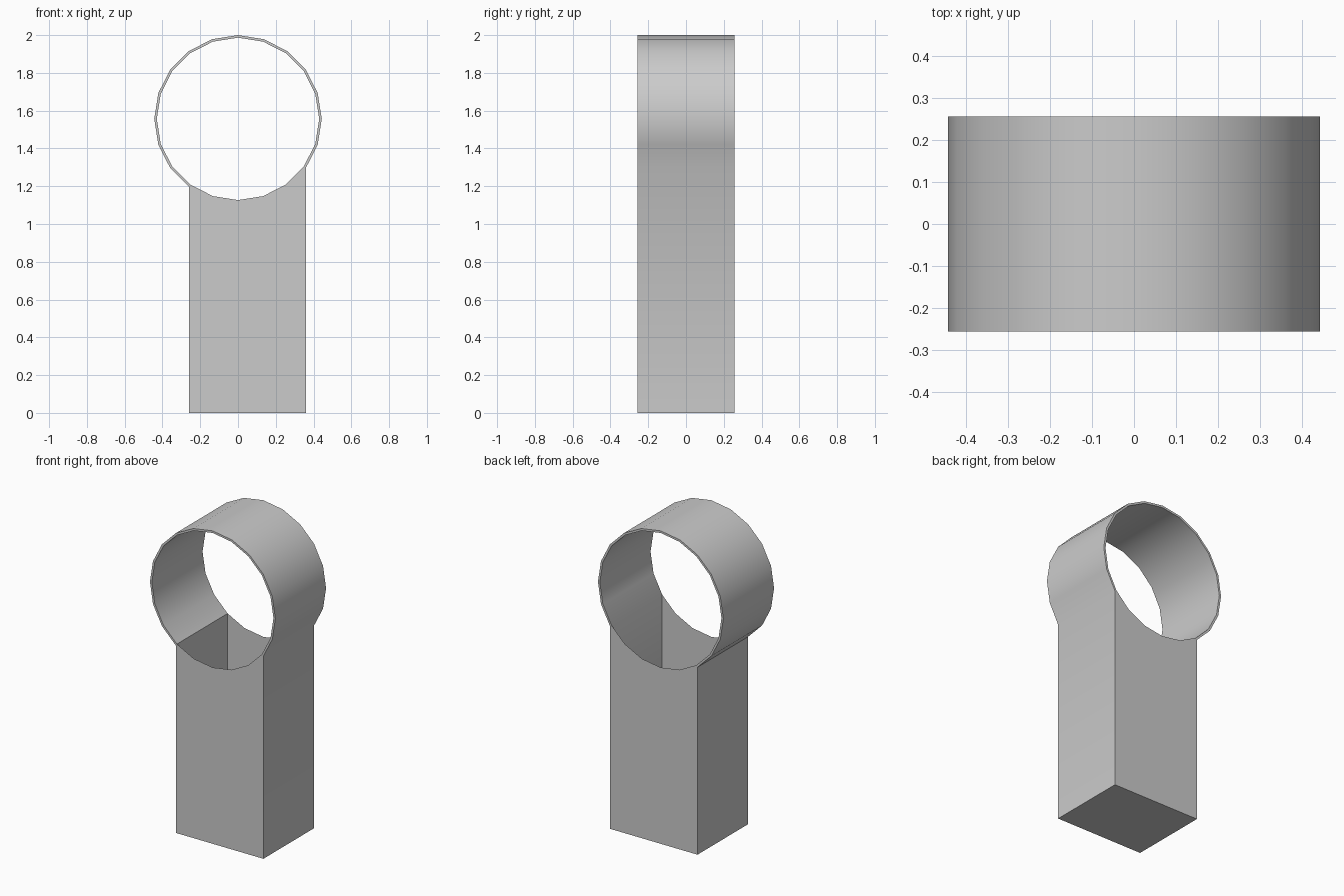
import bpy, bmesh, math

cube = bpy.data.objects.get("Cube")
if cube:
    bpy.data.objects.remove(cube, do_unlink=True)

SIDES = 20
OUTER, INNER = 0.4435, 0.43
DEPTH = 0.256
CENTRE_Z = 2 - OUTER
FIRST, LAST = 13, 18      # ring corners between which the post hangs

grey = bpy.data.materials.new("plain grey")
grey.use_nodes = True
colour = (0.6, 0.6, 0.6, 1)
grey.diffuse_color = colour
grey.node_tree.nodes["Principled BSDF"].inputs["Base Color"].default_value = colour

bm = bmesh.new()


def point(radius, i, y):
    a = math.tau * i / SIDES
    return bm.verts.new((radius * math.cos(a), y, CENTRE_Z + radius * math.sin(a)))


def circle(radius, y):
    return [point(radius, i, y) for i in range(SIDES)]


def drop(vert):
    return bm.verts.new((vert.co.x, vert.co.y, 0))


front_out, back_out = circle(OUTER, -DEPTH), circle(OUTER, DEPTH)
front_in, back_in = circle(INNER, -DEPTH), circle(INNER, DEPTH)

# Ring: end rims all round, tube skins only where the post is absent
for i in range(SIDES):
    j = (i + 1) % SIDES
    bm.faces.new((front_out[i], front_out[j], front_in[j], front_in[i]))
    bm.faces.new((back_out[j], back_out[i], back_in[i], back_in[j]))
    if not FIRST <= i < LAST:
        bm.faces.new((front_out[j], front_out[i], back_out[i], back_out[j]))
        bm.faces.new((front_in[i], front_in[j], back_in[j], back_in[i]))

# Hollow post: front and back panels follow the ring down to the floor
front_feet = [drop(v) for v in front_out[FIRST:LAST + 1]]
back_feet = [drop(v) for v in back_out[FIRST:LAST + 1]]
for k in range(LAST - FIRST):
    i = FIRST + k
    bm.faces.new((front_out[i], front_feet[k], front_feet[k + 1], front_out[i + 1]))
    bm.faces.new((back_out[i + 1], back_feet[k + 1], back_feet[k], back_out[i]))
    bm.faces.new((front_feet[k], back_feet[k], back_feet[k + 1], front_feet[k + 1]))

# Post side walls, with an inner skin continuing the inside of the ring
for i, k, turn in ((FIRST, 0, 1), (LAST, -1, -1)):
    outside = (front_out[i], back_out[i], back_feet[k], front_feet[k])
    inside = (front_in[i], drop(front_in[i]), drop(back_in[i]), back_in[i])
    bm.faces.new(outside[::turn])
    bm.faces.new(inside[::turn])

mesh = bpy.data.meshes.new("ring_on_post")
bm.to_mesh(mesh)
bm.free()
mesh.materials.append(grey)
obj = bpy.data.objects.new("ring_on_post", mesh)
bpy.context.collection.objects.link(obj)

# Soft curve around the ring, crisp rims and corners
bpy.ops.object.select_all(action='DESELECT')
obj.select_set(True)
bpy.context.view_layer.objects.active = obj
bpy.ops.object.shade_smooth_by_angle(angle=math.radians(40))
